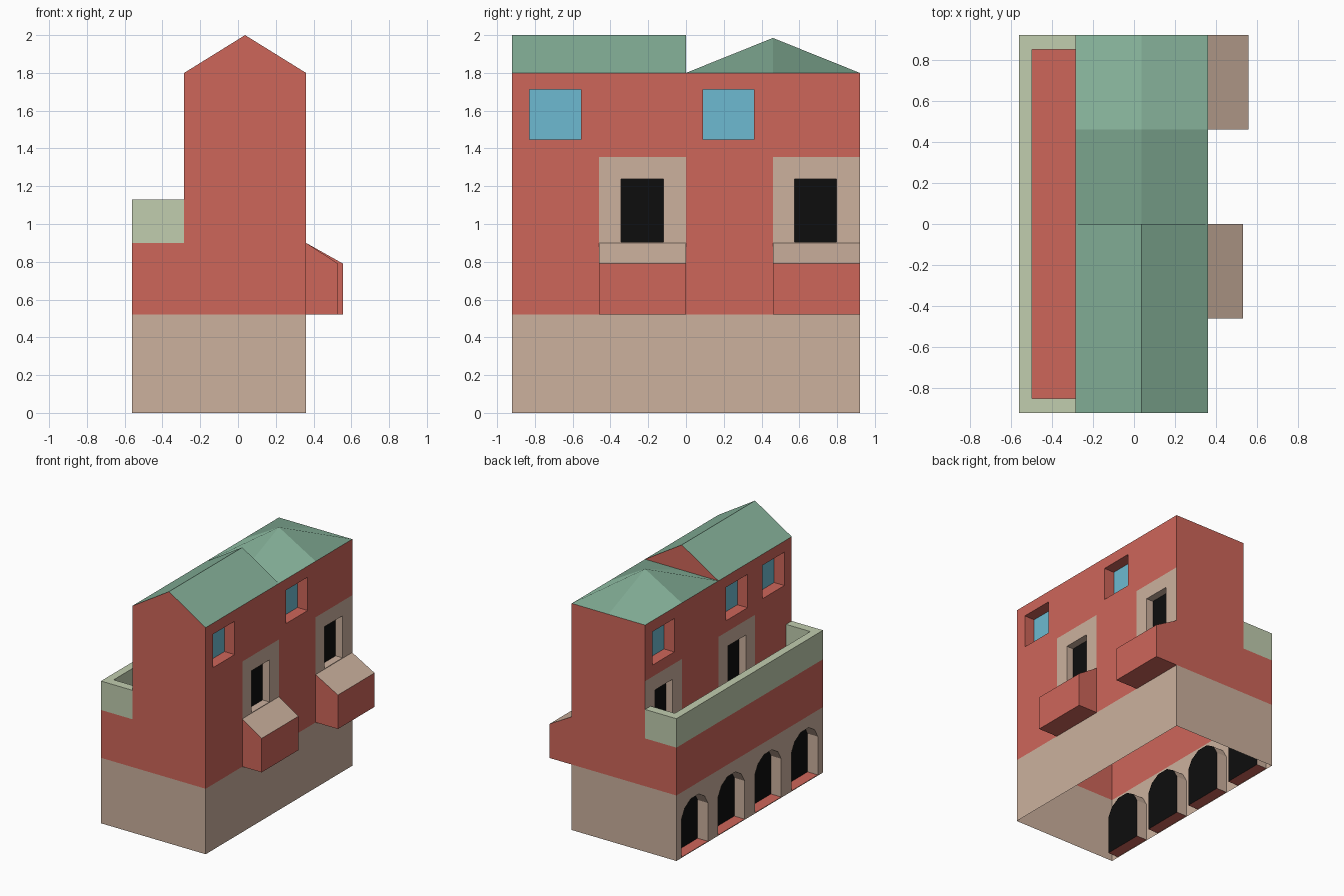
import bpy, bmesh
from mathutils import Vector

if "Cube" in bpy.data.objects:
    bpy.data.objects.remove(bpy.data.objects["Cube"])


def material(name, rgb):
    lin = [((c / 255 + 0.055) / 1.055) ** 2.4 if c > 10 else c / 255 / 12.92 for c in rgb]
    m = bpy.data.materials.new(name)
    m.diffuse_color = (*lin, 1)
    m.use_nodes = True
    m.node_tree.nodes["Principled BSDF"].inputs["Base Color"].default_value = m.diffuse_color
    return m


MATS = [material("red_plaster", (206, 102, 90)), material("beige_stone", (204, 177, 158)),
        material("roof_green", (134, 178, 154)), material("pale_green", (193, 205, 175)),
        material("window_blue", (109, 186, 209)), material("dark_opening", (13, 13, 13))]
RED, BEIGE, ROOF, PALE, BLUE, DARK = range(6)


def prism(bm, pts, axis, a, b, color):
    """Extrude a 2D outline along an axis; color(normal) gives the material index."""
    def place(p, t):
        v = list(p)
        v.insert(axis, t)
        return bm.verts.new(v)
    lo, hi = [place(p, a) for p in pts], [place(p, b) for p in pts]
    n = len(pts)
    faces = [bm.faces.new(lo), bm.faces.new(hi)]
    faces += [bm.faces.new((lo[i], lo[(i + 1) % n], hi[(i + 1) % n], hi[i])) for i in range(n)]
    bmesh.ops.recalc_face_normals(bm, faces=faces)
    for f in faces:
        f.normal_update()
        f.material_index = color(f.normal)


def finish(bm, name):
    me = bpy.data.meshes.new(name)
    bm.to_mesh(me)
    bm.free()
    for m in MATS:
        me.materials.append(m)
    ob = bpy.data.objects.new(name, me)
    bpy.context.collection.objects.link(ob)
    return ob


def rect(y, w, z0, z1):
    return [(y - w, z0), (y + w, z0), (y + w, z1), (y - w, z1)]


# main house block: stepped profile, with painted bands cut in
bm = bmesh.new()
prism(bm, [(-.56, 0), (.36, 0), (.36, 1.8), (-.285, 1.8), (-.285, .9), (-.56, .9)],
      1, -.92, .92, lambda n: RED)
cuts = [((0, 0, z), (0, 0, 1)) for z in (.52, .79, .9, 1.355)]
cuts += [((0, y, 0), (0, 1, 0)) for y in (-.46, 0, .46)]
for co, no in cuts:
    bmesh.ops.bisect_plane(bm, geom=bm.verts[:] + bm.edges[:] + bm.faces[:],
                           plane_co=co, plane_no=no)
for f in bm.faces:
    c = f.calc_center_median()
    f.normal_update()
    surround = (abs(f.normal.x) > .9 and .79 < c.z < 1.355 and (-.46 < c.y < 0 or c.y > .46)
                and c.x > -.5)
    f.material_index = BEIGE if c.z < .52 or surround else RED
house = finish(bm, "house_walls")

# recess cutters: coloured so the recesses inherit back and jamb colours
bm = bmesh.new()


def recess(pts, wall, side, depth, back, jamb, floor):
    prism(bm, pts, 0, wall + side * .03, wall - side * depth,
          lambda n: back if abs(n.x) > .9 else floor if n.z < -.9 else jamb)


for wall, side, windows in ((.36, 1, (-.692, .225)), (-.285, -1, (-.692, -.23, .69))):
    for y in windows:
        recess(rect(y, .136, 1.447, 1.712), wall, side, .09, BLUE, RED, RED)
    for y in (-.232, .686):
        recess(rect(y, .112, .904, 1.238), wall, side, .06, DARK, BEIGE, BEIGE)
for y in (-.69, -.23, .23, .69):
    recess([(y - .165, .006), (y + .165, .006), (y + .165, .31), (y + .125, .38), (y + .05, .425),
            (y - .05, .425), (y - .125, .38), (y - .165, .31)], -.56, -1, .09, DARK, BEIGE, RED)
cutter = finish(bm, "recess_cutter")
cutter.hide_render = True

mod = house.modifiers.new("recesses", 'BOOLEAN')
mod.operation, mod.solver, mod.object = 'DIFFERENCE', 'EXACT', cutter
bpy.context.view_layer.update()
cut = bpy.data.meshes.new_from_object(house.evaluated_get(bpy.context.evaluated_depsgraph_get()))
house.modifiers.clear()
house.data = cut
bpy.data.objects.remove(cutter)

# open the underside and the top hidden by the roof
bm = bmesh.new()
bm.from_mesh(cut)
hidden = [f for f in bm.faces if all(v.co.z < .001 for v in f.verts)
          or all(v.co.z > 1.799 for v in f.verts)]
bmesh.ops.delete(bm, geom=hidden, context='FACES_ONLY')
bm.to_mesh(cut)
bm.free()

# terrace parapet
bm = bmesh.new()
prism(bm, [(-.285, -.92), (-.56, -.92), (-.56, .92), (-.285, .92), (-.285, .85),
           (-.497, .85), (-.497, -.85), (-.285, -.85)], 2, .9, 1.13, lambda n: PALE)
finish(bm, "terrace_parapet")

# projecting bays under the right-hand doors
for i, (y, x) in enumerate(((-.46, .53), (.46, .556))):
    bm = bmesh.new()
    prism(bm, [(.36, .52), (x, .52), (x, .79), (.36, .9)], 1, y, y + .46,
          lambda n: BEIGE if n.z > .3 else RED)
    finish(bm, f"bay_{i + 1}")

# front gable roof
bm = bmesh.new()
prism(bm, [(-.285, 1.8), (.36, 1.8), (.0375, 2)], 1, -.92, 0,
      lambda n: ROOF if n.z > .3 else RED)
bmesh.ops.delete(bm, geom=[f for f in bm.faces if f.normal.z < -.9], context='FACES_ONLY')
finish(bm, "gable_roof")

# rear pavilion roof: four quads meeting at the peak
bm = bmesh.new()
c, hx, hy = Vector((.0375, .46, 1.8)), .3225, .46
for sx in (-1, 1):
    for sy in (-1, 1):
        q = [c + Vector(o) for o in ((0, 0, .185), (sx * hx, 0, 0),
                                     (sx * hx, sy * hy, 0), (0, sy * hy, 0))]
        if sx * sy < 0:
            q = [q[0], q[3], q[2], q[1]]
        bm.faces.new([bm.verts.new(p) for p in q]).material_index = ROOF
bmesh.ops.remove_doubles(bm, verts=bm.verts[:], dist=.0001)
finish(bm, "pavilion_roof")
